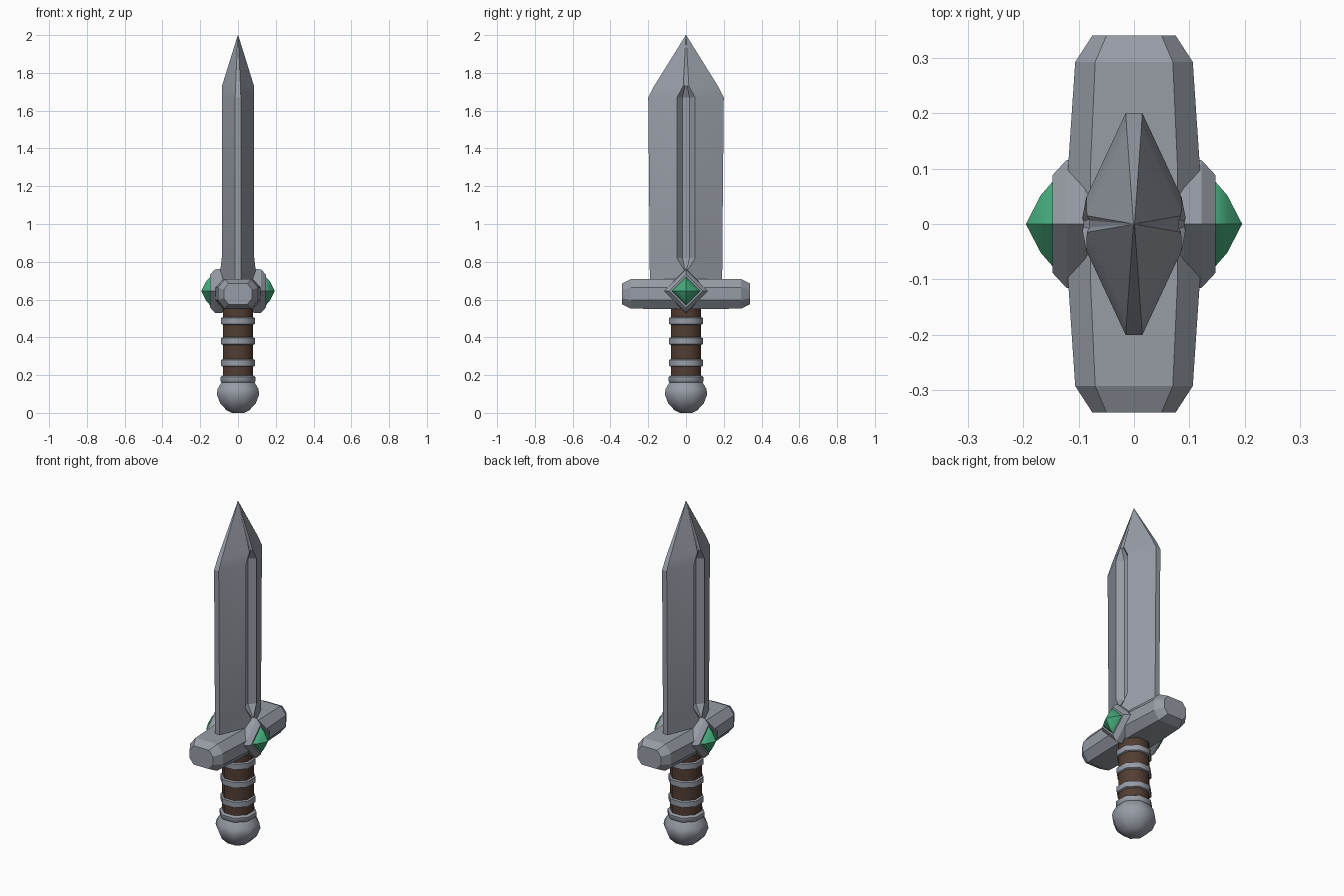
import bpy, bmesh, math
from mathutils import Vector

if "Cube" in bpy.data.objects:
    bpy.data.objects.remove(bpy.data.objects["Cube"])


def material(name, rgb):
    m = bpy.data.materials.new(name)
    m.diffuse_color = (*rgb, 1)
    m.use_nodes = True
    m.node_tree.nodes["Principled BSDF"].inputs["Base Color"].default_value = m.diffuse_color
    return m


STEEL = material("steel grey", (0.31, 0.335, 0.38))
LEATHER = material("leather brown", (0.085, 0.047, 0.033))
GREEN = material("gem green", (0.06, 0.40, 0.20))


def loft(name, rings, mat, smooth=None):
    """Skin a list of equal-length point rings, capping both ends."""
    bm = bmesh.new()
    rows = [[bm.verts.new(p) for p in ring] for ring in rings]
    n = len(rows[0])
    for a, b in zip(rows, rows[1:]):
        for i in range(n):
            j = (i + 1) % n
            bm.faces.new((a[i], a[j], b[j], b[i]))
    bm.faces.new(rows[0])
    bm.faces.new(rows[-1])
    bmesh.ops.remove_doubles(bm, verts=bm.verts, dist=0.0003)
    bmesh.ops.recalc_face_normals(bm, faces=bm.faces)
    me = bpy.data.meshes.new(name)
    bm.to_mesh(me)
    bm.free()
    me.materials.append(mat)
    ob = bpy.data.objects.new(name, me)
    bpy.context.collection.objects.link(ob)
    if smooth:
        bpy.ops.object.select_all(action='DESELECT')
        bpy.context.view_layer.objects.active = ob
        ob.select_set(True)
        bpy.ops.object.shade_smooth_by_angle(angle=math.radians(smooth))
    return ob


def turned(name, profile, mat, sides=8, smooth=50):
    """Lathe (radius, z) pairs around the z axis."""
    rings = []
    for r, z in profile:
        rings.append([(r * math.cos(2 * math.pi * (i + 0.5) / sides),
                       r * math.sin(2 * math.pi * (i + 0.5) / sides), z)
                      for i in range(sides)])
    return loft(name, rings, mat, smooth)


# Blade: diamond section with a fuller on both faces
def blade_ring(z, w, e, ry, rx, fy, fx):
    half = [(e, -w), (rx, -ry), (fx, -fy), (fx, fy), (rx, ry), (e, w)]
    return [(x, y, z) for x, y in half] + [(-x, y, z) for x, y in reversed(half)]


loft("blade", [blade_ring(*s) for s in (
    (0.66, 0.190, 0.015, 0.010, 0.095, 0.005, 0.095),
    (0.76, 0.192, 0.015, 0.012, 0.093, 0.005, 0.091),
    (0.82, 0.192, 0.015, 0.048, 0.086, 0.018, 0.052),
    (1.67, 0.200, 0.015, 0.048, 0.086, 0.018, 0.052),
    (1.73, 0.169, 0.013, 0.015, 0.085, 0.006, 0.080),
    (2.00, 0.001, 0.001, 0.0005, 0.001, 0.0002, 0.001))], STEEL, 20)


# Cross guard: octagonal bar, thicker at the middle, bevelled ends
def guard_ring(y, hx, hz):
    cx, cz = hx * 0.66, hz * 0.42
    pts = [(hx, cz), (cx, hz), (-cx, hz), (-hx, cz),
           (-hx, -cz), (-cx, -hz), (cx, -hz), (hx, -cz)]
    return [(x, y, 0.63 + z) for x, z in pts]


loft("cross_guard", [guard_ring(*s) for s in (
    (-0.34, 0.075, 0.055), (-0.292, 0.106, 0.078), (-0.1, 0.119, 0.08),
    (0.1, 0.119, 0.08), (0.292, 0.106, 0.078), (0.34, 0.075, 0.055))], STEEL, 25)


# Diamond mounts and gems on both faces
def diamond(x, r):
    c = Vector((x, 0, 0.645))
    return [c + Vector((0, r, 0)), c + Vector((0, 0, r)),
            c + Vector((0, -r, 0)), c + Vector((0, 0, -r))]


for side, sx in (("right", 1), ("left", -1)):
    loft("gem_mount_" + side, [diamond(sx * x, r) for x, r in
         ((0.05, 0.10), (0.09, 0.117), (0.122, 0.115), (0.147, 0.088))], STEEL)
    loft("gem_" + side, [diamond(sx * x, r) for x, r in
         ((0.13, 0.078), (0.147, 0.076), (0.168, 0.052), (0.195, 0.0001))],
         GREEN, 40)

# Leather grip with metal rings
turned("grip", [(0.087, 0.17), (0.087, 0.57)], LEATHER)
for k, z in enumerate((0.265, 0.38, 0.487)):
    turned("grip_ring_%d" % (k + 1),
           [(0.084, z - 0.022), (0.096, z - 0.016), (0.096, z + 0.016),
            (0.084, z + 0.022)], STEEL)

# Pommel with collar
turned("pommel", [(0.035, 0.0), (0.065, 0.014), (0.102, 0.05), (0.122, 0.1),
                  (0.116, 0.128), (0.095, 0.162), (0.101, 0.168), (0.101, 0.19),
                  (0.084, 0.2)], STEEL)
